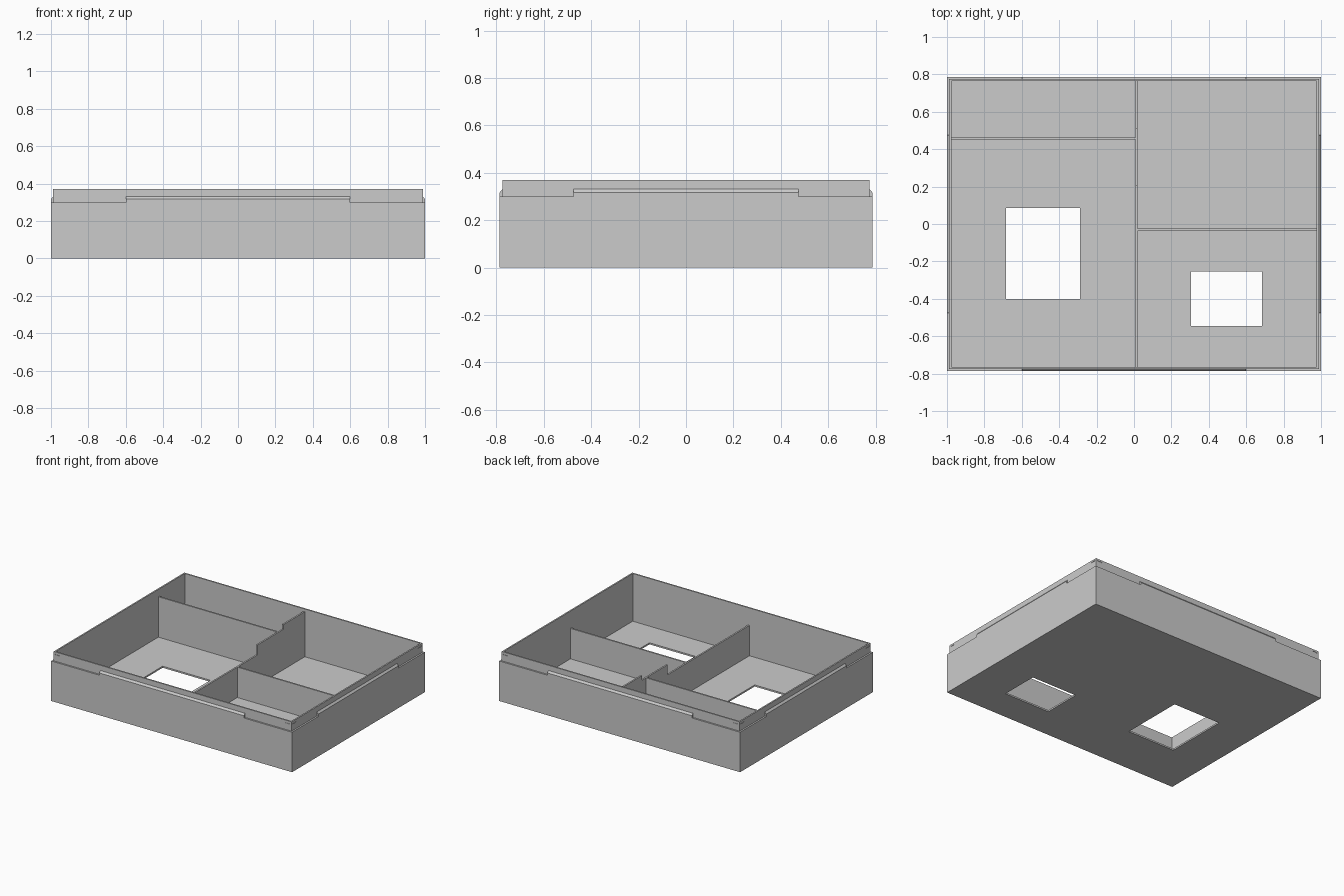
import bpy
import bmesh

if "Cube" in bpy.data.objects:
    bpy.data.objects.remove(bpy.data.objects["Cube"], do_unlink=True)

grey = bpy.data.materials.new("plain_grey")
grey.use_nodes = True
COLOUR = (0.6, 0.6, 0.6, 1)
grey.diffuse_color = COLOUR
grey.node_tree.nodes["Principled BSDF"].inputs["Base Color"].default_value = COLOUR

HX, HY = 1.0, 0.787            # outer half sizes
LIP, INNER = 0.012, 0.023      # insets of the lip and the cavity
FLOOR, SHOULDER, TOP = 0.012, 0.30, 0.37


def finish(name, bm):
    bmesh.ops.recalc_face_normals(bm, faces=bm.faces)
    mesh = bpy.data.meshes.new(name)
    bm.to_mesh(mesh)
    bm.free()
    mesh.materials.append(grey)
    obj = bpy.data.objects.new(name, mesh)
    bpy.context.collection.objects.link(obj)
    return obj


def box(name, x, y, z):
    bm = bmesh.new()
    bmesh.ops.create_cube(bm, size=1)
    for v in bm.verts:
        for i, (low, high) in enumerate((x, y, z)):
            v.co[i] = low if v.co[i] < 0 else high
    return finish(name, bm)


def prism(name, profile, axis, low, high):
    """Extrude a closed (u, z) profile along the x or y axis."""
    bm = bmesh.new()
    place = (lambda u, z, t: (t, u, z)) if axis == "x" else (lambda u, z, t: (u, t, z))
    ends = [[bm.verts.new(place(u, z, t)) for u, z in profile] for t in (low, high)]
    for ring in ends:
        bm.faces.new(ring)
    for i in range(len(profile)):
        j = (i + 1) % len(profile)
        bm.faces.new((ends[0][i], ends[0][j], ends[1][j], ends[1][i]))
    return finish(name, bm)


def cut(target, cutters):
    for cutter in cutters:
        cutter.hide_render = True
        mod = target.modifiers.new("cut", "BOOLEAN")
        mod.operation = "DIFFERENCE"
        mod.solver = "EXACT"
        mod.object = cutter
    bpy.context.view_layer.update()
    graph = bpy.context.evaluated_depsgraph_get()
    mesh = bpy.data.meshes.new_from_object(target.evaluated_get(graph))
    target.modifiers.clear()
    target.data = mesh
    for cutter in cutters:
        bpy.data.objects.remove(cutter, do_unlink=True)


# Tray shell: nested rectangular rings from the underside round to the floor
bm = bmesh.new()
rings = []
for inset, z in ((0, 0), (0, SHOULDER), (LIP, SHOULDER), (LIP, TOP), (INNER, TOP), (INNER, FLOOR)):
    x, y = HX - inset, HY - inset
    rings.append([bm.verts.new((sx * x, sy * y, z))
                  for sx, sy in ((-1, -1), (1, -1), (1, 1), (-1, 1))])
for a, b in zip(rings, rings[1:]):
    for i in range(4):
        j = (i + 1) % 4
        bm.faces.new((a[i], a[j], b[j], b[i]))
bm.faces.new(rings[0])
bm.faces.new(rings[-1])
tray = finish("tray", bm)

# Floor openings and shallow grooves near the lip corners
cutters = [
    box("left_opening", (-0.685, -0.29), (-0.40, 0.085), (-0.1, 0.1)),
    box("right_opening", (0.305, 0.685), (-0.545, -0.255), (-0.1, 0.1)),
]
GROOVE = (0.349, 0.356)
for sx in (-1, 1):
    for sy in (-1, 1):
        lx, ly = HX - LIP, HY - LIP
        span_x = sorted((sx * 0.935, sx * 0.975))
        span_y = sorted((sy * 0.725, sy * 0.762))
        deep_x = sorted((sx * (lx - 0.003), sx * (lx + 0.01)))
        deep_y = sorted((sy * (ly - 0.003), sy * (ly + 0.01)))
        cutters.append(box("groove", span_x, deep_y, GROOVE))
        cutters.append(box("groove", deep_x, span_y, GROOVE))
cut(tray, cutters)

# Chamfered snap ridges on the four sides of the lip
for side, word in ((-1, "front"), (1, "back")):
    edge, root = side * HY, side * (HY - LIP)
    prism(word + "_ridge", [(root, SHOULDER), (edge, SHOULDER), (edge, 0.317), (root, 0.331)],
          "x", -0.6, 0.6)
for side, word in ((-1, "right"), (1, "left")):
    edge, root = side * HX, side * (HX - LIP)
    prism(word + "_ridge", [(root, SHOULDER), (edge, SHOULDER), (edge, 0.317), (root, 0.331)],
          "y", -0.475, 0.475)

# Long divider with a stepped top edge
end = HY - INNER
steps = [(-end, FLOOR), (end, FLOOR), (end, 0.35), (0.51, 0.35), (0.51, 0.315),
         (0.205, 0.315), (0.205, 0.24), (-end, 0.24)]
prism("long_divider", steps, "x", 0.008, 0.02)

# Cross dividers
box("back_cross_divider", (INNER - HX, 0.008), (0.451, 0.463), (FLOOR, 0.315))
box("middle_cross_divider", (0.02, HX - INNER), (-0.037, -0.025), (FLOOR, 0.24))
